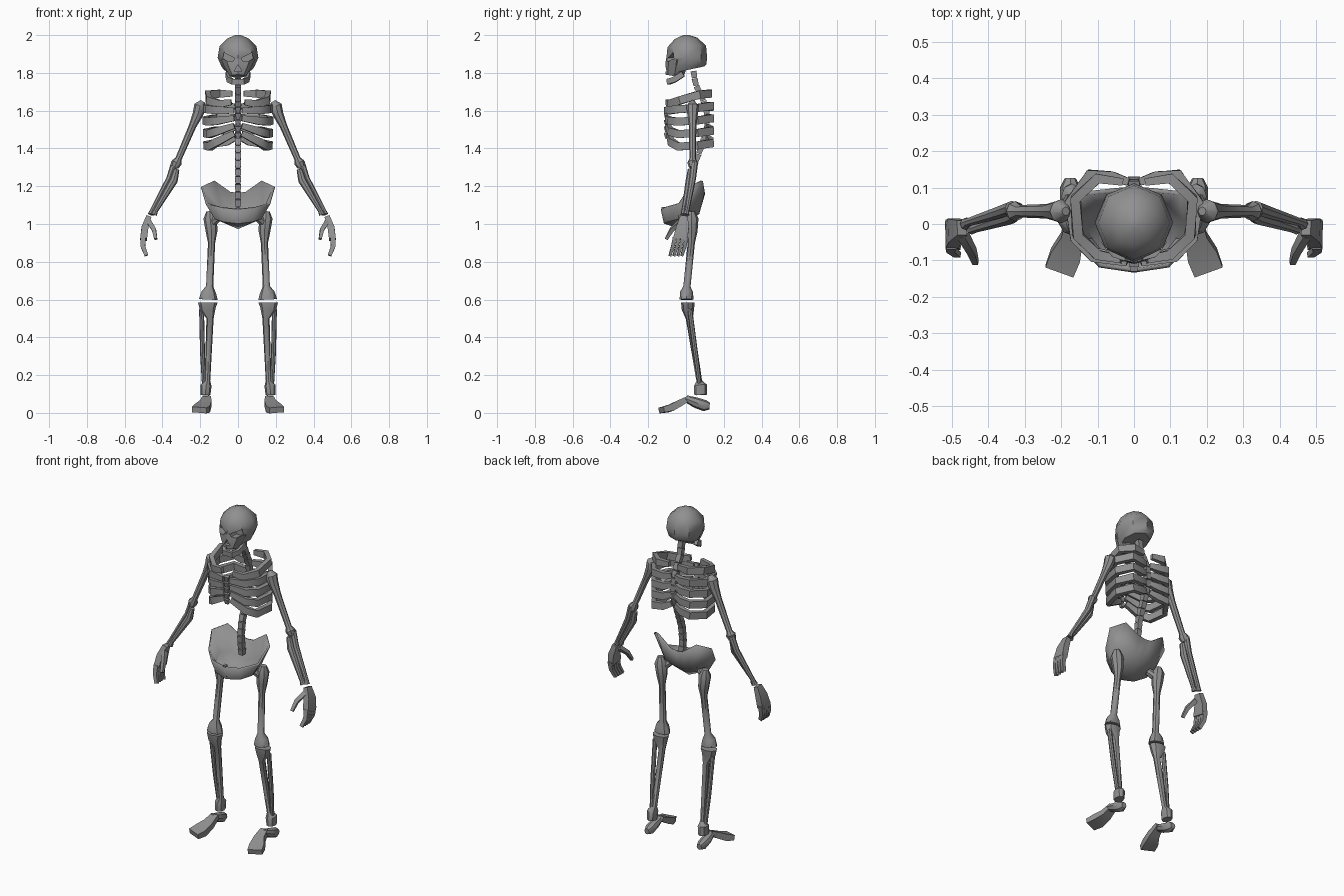
import bpy, bmesh
from math import radians, cos, sin, pi, sqrt
from mathutils import Vector

default_cube = bpy.data.objects.get("Cube")
if default_cube:
    bpy.data.objects.remove(default_cube)

bone_grey = bpy.data.materials.new("bone_grey")
bone_grey.use_nodes = True
colour = (0.28, 0.28, 0.28, 1)
bone_grey.diffuse_color = colour
bone_grey.node_tree.nodes["Principled BSDF"].inputs["Base Color"].default_value = colour

X, Y, Z = Vector((1, 0, 0)), Vector((0, 1, 0)), Vector((0, 0, 1))
parts = []


def finish(name, bm):
    bmesh.ops.recalc_face_normals(bm, faces=bm.faces)
    mesh = bpy.data.meshes.new(name)
    bm.to_mesh(mesh)
    bm.free()
    mesh.materials.append(bone_grey)
    obj = bpy.data.objects.new(name, mesh)
    bpy.context.collection.objects.link(obj)
    parts.append(obj)
    return obj


def loft(name, sections, ref=X, sides=8, flip=1):
    """Tube through (x, y, z, half width along ref, optional half depth)."""
    bm = bmesh.new()
    pts = [Vector((s[0] * flip, s[1], s[2])) for s in sections]
    rings = []
    for i, sec in enumerate(sections):
        tangent = (pts[min(i + 1, len(pts) - 1)] - pts[max(i - 1, 0)]).normalized()
        side = (ref - tangent * ref.dot(tangent)).normalized()
        across = tangent.cross(side)
        w, d = sec[3], sec[-1]
        start, grow = (pi / 4, sqrt(2)) if sides == 4 else (0, 1)
        ring = []
        for k in range(sides):
            a = start + 2 * pi * k / sides
            ring.append(bm.verts.new(pts[i] + side * w * grow * cos(a) + across * d * grow * sin(a)))
        rings.append(ring)
    for a, b in zip(rings, rings[1:]):
        for k in range(sides):
            n = (k + 1) % sides
            bm.faces.new((a[k], a[n], b[n], b[k]))
    bm.faces.new(rings[0])
    bm.faces.new(rings[-1])
    return finish(name, bm)


def pair(name, sections, ref=X, sides=8):
    for prefix, flip in (("left_", 1), ("right_", -1)):
        loft(prefix + name, sections, ref, sides, flip)


def prism(name, outline, y0, y1):
    """Solid with an outline in x and z, running along y."""
    bm = bmesh.new()
    face = bm.faces.new([bm.verts.new((x, y0, z)) for x, z in outline])
    new = bmesh.ops.extrude_face_region(bm, geom=[face])["geom"]
    verts = [g for g in new if isinstance(g, bmesh.types.BMVert)]
    bmesh.ops.translate(bm, verts=verts, vec=(0, y1 - y0, 0))
    return finish(name, bm)


def cut(target, cutter):
    mod = target.modifiers.new("cut", 'BOOLEAN')
    mod.operation, mod.object, mod.solver = 'DIFFERENCE', cutter, 'EXACT'
    bpy.context.view_layer.objects.active = target
    bpy.ops.object.modifier_apply(modifier=mod.name)


# Skull
cranium = loft("cranium", [
    (0, 0, 2, .015), (0, 0, 1.983, .055, .06), (0, .004, 1.94, .098, .102),
    (0, .004, 1.88, .108, .108), (0, .006, 1.835, .088, .102), (0, .01, 1.816, .075, .09)])
face = loft("face", [
    (0, -.05, 1.87, .09, .056), (0, -.055, 1.825, .068, .056), (0, -.062, 1.783, .043, .048)])
cutters = [prism("nose_cutter", [(0, 1.845), (.02, 1.808), (-.02, 1.808)], -.2, -.085)]
for s in (1, -1):
    socket = [(.018, 1.878), (.075, 1.907), (.08, 1.875), (.05, 1.86), (.025, 1.862)]
    cutters.append(prism("eye_cutter", [(s * x, z) for x, z in socket], -.2, -.05))
for cutter in cutters:
    for target in (cranium, face):
        cut(target, cutter)
for cutter in cutters:
    parts.remove(cutter)
    bpy.data.objects.remove(cutter)

# Jaw
half_jaw = [(.056, -.015, 1.795), (.048, -.06, 1.765), (.028, -.093, 1.753)]
jaw = half_jaw + [(-x, y, z) for x, y, z in reversed(half_jaw)]
loft("jaw", [p + (.015, .01) for p in jaw], Z, 4)

# Spine, following the back curve
curve = [(.04, 1.81), (.05, 1.74), (.085, 1.67), (.11, 1.6), (.115, 1.52),
         (.085, 1.42), (.04, 1.3), (.028, 1.2), (.04, 1.09)]


def spine_y(z):
    for (ya, za), (yb, zb) in zip(curve, curve[1:]):
        if z >= zb - .001:
            return ya + (yb - ya) * (za - z) / (za - zb)
    return curve[-1][0]


count = 18
step = (curve[0][1] - curve[-1][1]) / count
for i in range(count):
    top = curve[0][1] - i * step
    low = top - step * .93
    loft(f"vertebra_{i + 1}", [(0, spine_y(top), top, .016), (0, spine_y(low), low, .014)], X, 4)

# Ribs and breastbone: plank-like bands, thick at the side, thin at the ends
def rib_pair(name, path):
    last = len(path) - 1
    pair(name, [p + ((.015, .01) if i in (0, last) else (.021, .014))
                for i, p in enumerate(path)], Z, 4)


rib_pair("rib_1", [(.03, .115, 1.69), (.1, .125, 1.69), (.16, .07, 1.685),
                   (.155, -.03, 1.655), (.1, -.085, 1.635), (.035, -.098, 1.645)])
for i in range(1, 5):
    z = 1.68 - .056 * i
    droop = .01 * i
    inset = .004 * i
    rib_pair(f"rib_{i + 1}", [
        (.014, .115, z), (.06, .13, z - droop / 2), (.12, .136, z + .012 - droop),
        (.178 - inset / 2, .06, z - droop), (.165 - inset, -.04, z - .006 - droop),
        (.112, -.095 + inset, z - .022), (.02, -.11 + inset, 1.64 - .04 * i)])
for i in range(5):
    z = 1.62 - i * .034
    loft(f"breastbone_{i + 1}", [(0, -.108, z, .014, .01), (0, -.102, z - .03, .01, .008)], X, 4)

# Pelvis bowl
rim = [(0, .09, 1.165), (.04, .088, 1.17), (.125, .08, 1.23), (.188, .02, 1.2),
       (.16, -.04, 1.11), (.09, -.11, 1.09), (0, -.122, 1.08)]
lower = [(0, .06, 1.06), (.04, .06, 1.065), (.09, .055, 1.08), (.135, .01, 1.08),
         (.115, -.04, 1.035), (.075, -.09, 1.02), (0, -.108, 1.01)]
bm = bmesh.new()


def full_ring(half):
    both = half + [(-x, y, z) for x, y, z in reversed(half[1:-1])]
    return [bm.verts.new(p) for p in both]


outer, inner = full_ring(rim), full_ring(lower)
base = bm.verts.new((0, -.03, .985))
for k in range(len(outer)):
    n = (k + 1) % len(outer)
    bm.faces.new((outer[k], outer[n], inner[n], inner[k]))
    bm.faces.new((inner[k], inner[n], base))
pelvis = finish("pelvis", bm)
shell = pelvis.modifiers.new("shell", 'SOLIDIFY')
shell.thickness = .012
loft("pubic_joint", [(0, -.122, 1.09, .009), (0, -.11, 1.01, .009)], X, 4)

# Arms
pair("upper_arm", [
    (.187, .035, 1.65, .012), (.2, .035, 1.625, .033), (.213, .035, 1.58, .028),
    (.24, .035, 1.52, .02), (.315, .035, 1.345, .017), (.325, .035, 1.325, .028),
    (.336, .035, 1.3, .02)])
pair("ulna", [(.335, .045, 1.325, .019), (.362, .035, 1.24, .018),
              (.455, .005, 1.07, .012), (.46, 0, 1.05, .018)])
pair("radius", [(.325, .025, 1.29, .015), (.34, .02, 1.23, .022),
                (.435, -.012, 1.07, .012), (.445, -.012, 1.05, .017)])

# Hands
pair("palm", [(.472, -.01, 1.04, .02, .014), (.493, -.018, .98, .033, .018),
              (.5, -.03, .92, .038, .018)], Y, 4)
for k, finger in enumerate(("index", "middle", "ring", "little")):
    y = -.06 + .021 * k
    pair(finger + "_finger", [(.503, y, .93, .01, .014), (.503, y - .01, .88, .009, .012),
                              (.485, y - .025, .833, .007, .01)], Y, 4)
pair("thumb", [(.47, -.03, 1.01, .013), (.445, -.075, .97, .011), (.435, -.105, .92, .008)], Y, 4)

# Legs
pair("thigh_bone", [
    (.15, .03, 1.068, .018), (.147, .03, 1.03, .036), (.14, .03, .96, .031),
    (.14, .028, .9, .019), (.15, .005, .67, .019), (.155, .003, .64, .038, .034),
    (.157, .003, .6, .05, .037)])
pair("hip_neck", [(.145, .03, 1.0, .026), (.1, 0, 1.04, .022)])
pair("shin_bone", [
    (.16, .01, .585, .052, .036), (.16, .01, .55, .042, .033), (.148, .018, .5, .019),
    (.162, .07, .17, .015), (.17, .076, .145, .03, .035), (.172, .078, .095, .026, .034)])
pair("calf_bone", [(.193, .02, .55, .013), (.188, .05, .32, .013), (.18, .072, .15, .011)])

# Feet, turned slightly outwards
pair("heel", [(.172, 0, .075, .022, .018), (.175, .05, .055, .029, .028),
              (.175, .1, .038, .028, .03), (.175, .125, .036, .016, .018)])
pair("forefoot", [(.165, .02, .08, .022, .013), (.17, -.035, .05, .03, .018),
                  (.188, -.085, .025, .042, .019), (.205, -.13, .015, .041, .015)], X, 4)

# Soft shading on rounded bones, crisp on sharp edges
for obj in bpy.context.view_layer.objects:
    obj.select_set(obj in parts)
bpy.context.view_layer.objects.active = cranium
bpy.ops.object.shade_smooth_by_angle(angle=radians(40))
